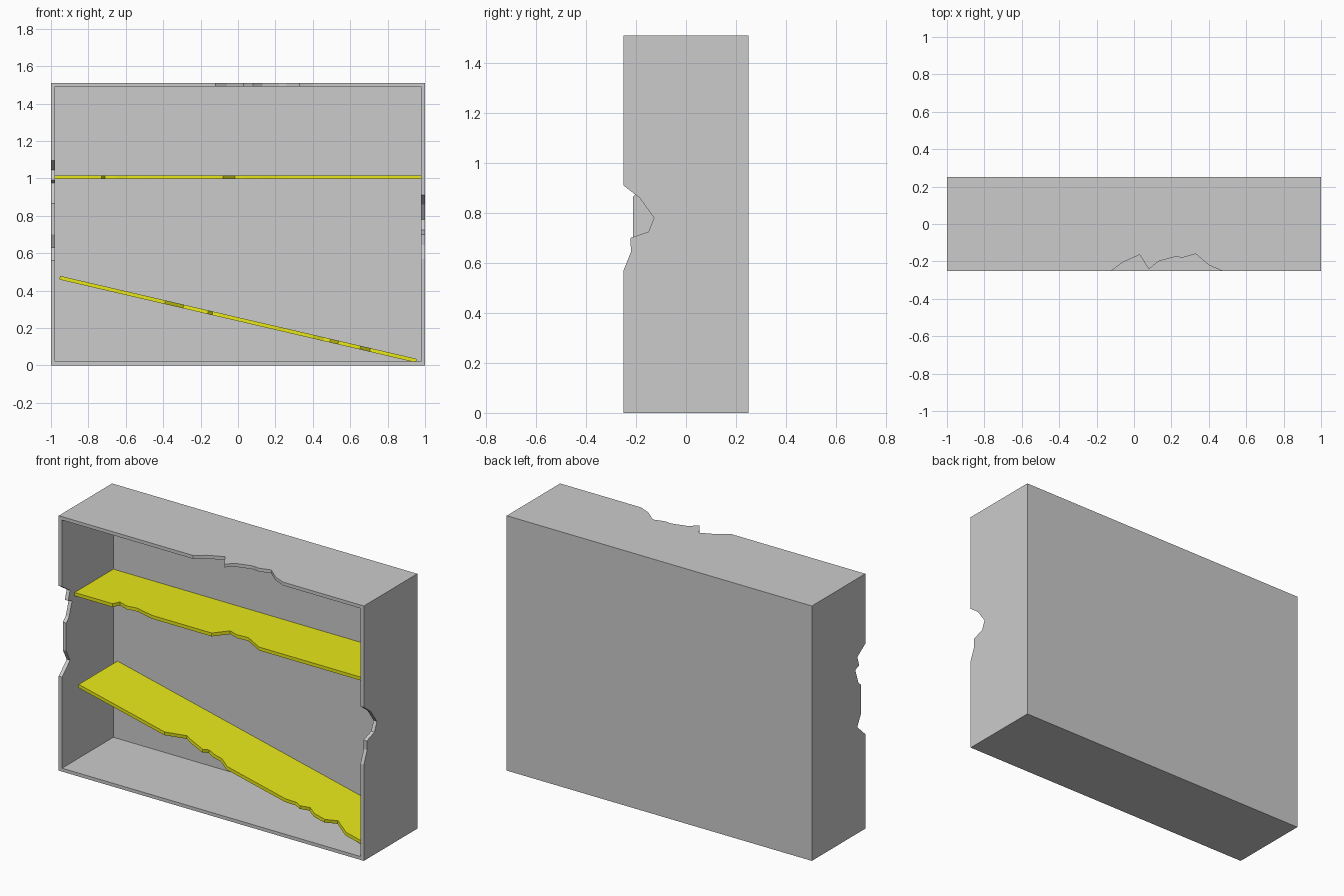
import bpy, bmesh, math
from mathutils import Matrix

if "Cube" in bpy.data.objects:
    bpy.data.objects.remove(bpy.data.objects["Cube"])

def add_object(name, bm):
    bmesh.ops.recalc_face_normals(bm, faces=bm.faces[:])
    mesh = bpy.data.meshes.new(name)
    bm.to_mesh(mesh)
    bm.free()
    obj = bpy.data.objects.new(name, mesh)
    bpy.context.collection.objects.link(obj)
    return obj

def box(name, x, y, z):
    bm = bmesh.new()
    bmesh.ops.create_cube(bm, size=1)
    for v in bm.verts:
        v.co = [lo + (c + 0.5) * (hi - lo) for c, (lo, hi) in zip(v.co, (x, y, z))]
    return add_object(name, bm)

def prism(name, outline, lo, hi, axis):
    """Extrude (along, y) points: axis 'z' uses along as x, axis 'x' uses along as z."""
    place = (lambda a, y, d: (a, y, d)) if axis == 'z' else (lambda a, y, d: (d, y, a))
    bm = bmesh.new()
    face = bm.faces.new([bm.verts.new(place(a, y, lo)) for a, y in outline])
    ext = bmesh.ops.extrude_face_region(bm, geom=[face])
    vec = (0, 0, hi - lo) if axis == 'z' else (hi - lo, 0, 0)
    bmesh.ops.translate(bm, vec=vec, verts=[e for e in ext['geom'] if isinstance(e, bmesh.types.BMVert)])
    return add_object(name, bm)

def chip(name, pts, lo, hi, axis):
    outline = [(pts[0][0], -0.3)] + pts + [(pts[-1][0], -0.3)]
    return prism(name, outline, lo, hi, axis)

# Open-fronted case: hollowed, then broken along the front edges
case = box("cabinet_case", (-1, 1), (-0.25, 0.25), (0, 1.51))
cutters = [
    box("interior_cutter", (-0.978, 0.978), (-0.35, 0.23), (0.02, 1.49)),
    chip("top_chip_cutter", [(-0.12, -0.25), (-0.06, -0.205), (0.03, -0.165), (0.08, -0.242),
         (0.13, -0.20), (0.22, -0.175), (0.26, -0.18), (0.33, -0.16), (0.40, -0.22),
         (0.47, -0.25)], 1.4, 1.6, 'z'),
    chip("right_chip_cutter", [(0.57, -0.25), (0.645, -0.22), (0.70, -0.223), (0.725, -0.15),
         (0.78, -0.128), (0.86, -0.185), (0.91, -0.25)], 0.9, 1.1, 'x'),
    chip("left_chip_cutter", [(0.56, -0.25), (0.63, -0.175), (0.70, -0.212), (0.865, -0.212),
         (0.89, -0.185), (0.975, -0.156), (0.99, -0.193), (1.045, -0.175),
         (1.095, -0.25)], -1.1, -0.9, 'x'),
]
for c in cutters:
    mod = case.modifiers.new(c.name, 'BOOLEAN')
    mod.operation, mod.solver, mod.object = 'DIFFERENCE', 'EXACT', c
bpy.context.view_layer.update()
cut = case.evaluated_get(bpy.context.evaluated_depsgraph_get())
mesh = bpy.data.meshes.new_from_object(cut)
case.modifiers.clear()
case.data = mesh
for c in cutters:
    bpy.data.objects.remove(c)

# Yellow shelves with splintered front edges, given as (x, inset)
yellow = bpy.data.materials.new("yellow_shelf")
yellow.diffuse_color = (0.8, 0.8, 0.01, 1)
yellow.use_nodes = True
yellow.node_tree.nodes["Principled BSDF"].inputs["Base Color"].default_value = yellow.diffuse_color

def shelf(name, chips, z, tilt):
    front, back, half = -0.132, 0.23, 0.979
    outline = [(-half, back), (-half, front)]
    outline += [(x, front + d) for x, d in chips]
    outline += [(half, front), (half, back)]
    obj = prism(name, outline, -0.01, 0.01, 'z')
    obj.data.transform(Matrix.Translation((0, 0, z)) @ Matrix.Rotation(math.radians(tilt), 4, 'Y'))
    obj.data.materials.append(yellow)

shelf("upper_shelf", [(-0.73, 0), (-0.71, 0.04), (-0.65, 0.02), (-0.59, 0.03), (-0.47, 0),
      (-0.08, 0), (-0.015, 0.08), (0.04, 0.06), (0.115, 0.065), (0.23, 0)], 1.006, 0)
shelf("fallen_shelf", [(-0.40, 0), (-0.30, 0.07), (-0.255, 0.053), (-0.165, 0.03),
      (-0.14, 0.055), (-0.10, 0.04), (-0.045, 0.04), (0.02, 0), (0.41, 0), (0.47, 0.02),
      (0.505, 0.01), (0.55, 0.04), (0.60, 0.01), (0.67, 0.01), (0.725, 0.058),
      (0.82, 0)], 0.247, 13.1)
